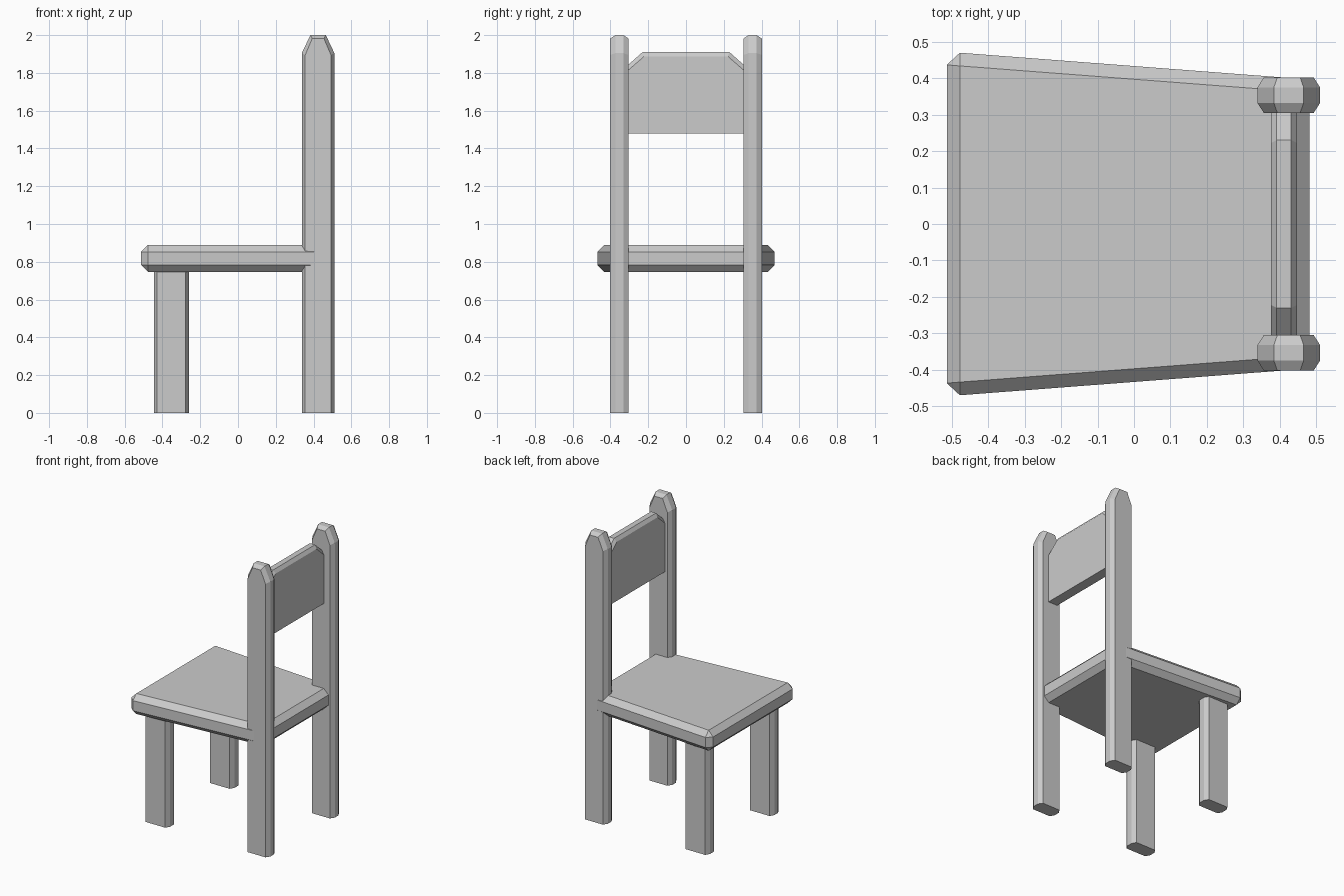
import bpy, bmesh

if "Cube" in bpy.data.objects:
    bpy.data.objects.remove(bpy.data.objects["Cube"])


def loft(name, rings):
    """Skin a list of matching closed rings of 3D points and cap both ends."""
    bm = bmesh.new()
    loops = [[bm.verts.new(p) for p in ring] for ring in rings]
    for a, b in zip(loops, loops[1:]):
        for i in range(len(a)):
            j = (i + 1) % len(a)
            bm.faces.new((a[i], a[j], b[j], b[i]))
    bm.faces.new(loops[0])
    bm.faces.new(loops[-1])
    bmesh.ops.recalc_face_normals(bm, faces=bm.faces)
    mesh = bpy.data.meshes.new(name)
    bm.to_mesh(mesh)
    bm.free()
    obj = bpy.data.objects.new(name, mesh)
    bpy.context.collection.objects.link(obj)
    return obj


def slab(name, outer, inner, y, flat=0.021, half=0.049):
    """Board standing in the XZ plane with chamfered long edges."""
    layers = [(-half, inner), (-flat, outer), (flat, outer), (half, inner)]
    return loft(name, [[(x, y + d, z) for x, z in prof] for d, prof in layers])


# Back posts with tapered tips, and short front legs
post_outer = [(0.338, 0), (0.51, 0), (0.51, 1.905), (0.465, 2), (0.383, 2), (0.338, 1.905)]
post_inner = [(0.356, 0), (0.492, 0), (0.492, 1.895), (0.455, 1.982), (0.393, 1.982), (0.356, 1.895)]
leg_outer = [(-0.445, 0), (-0.26, 0), (-0.26, 0.76), (-0.445, 0.76)]
leg_inner = [(-0.428, 0), (-0.277, 0), (-0.277, 0.76), (-0.428, 0.76)]
for side, y in (("right", -0.353), ("left", 0.353)):
    slab("back_post_" + side, post_outer, post_inner, y)
    slab("front_leg_" + side, leg_outer, leg_inner, y)

# Seat: trapezoid board, wider at the front edge, chamfered all round
plan = [(-0.513, -0.472), (0.481, -0.396), (0.481, 0.396), (-0.513, 0.472)]
seat = loft("seat", [[(x, y, z) for x, y in plan] for z in (0.747, 0.889)])
bevel = seat.modifiers.new("chamfer", 'BEVEL')
bevel.width = 0.036
bevel.offset_type = 'OFFSET'
bevel.segments = 1
bevel.limit_method = 'NONE'

# Backrest: panel between the posts with clipped, chamfered upper corners
rest_outer = [(-0.32, 1.478), (0.32, 1.478), (0.32, 1.83), (0.23, 1.91), (-0.23, 1.91), (-0.32, 1.83)]
rest_inner = [(-0.32, 1.478), (0.32, 1.478), (0.32, 1.802), (0.222, 1.887), (-0.222, 1.887), (-0.32, 1.802)]
layers = [(0.375, rest_inner), (0.391, rest_outer), (0.43, rest_outer), (0.446, rest_inner)]
loft("backrest", [[(x, y, z) for y, z in prof] for x, prof in layers])
